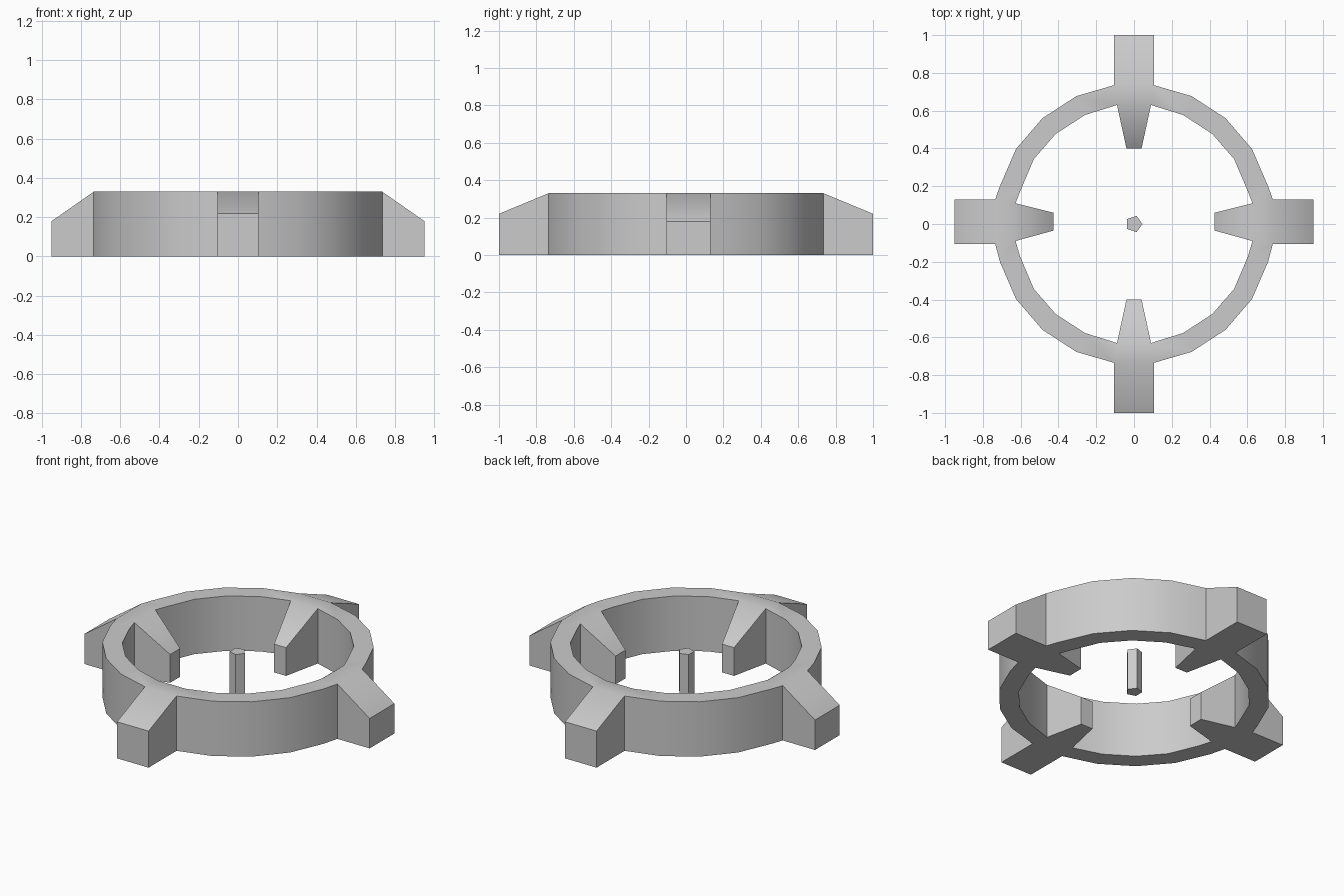
import bpy, bmesh, math

if "Cube" in bpy.data.objects:
    bpy.data.objects.remove(bpy.data.objects["Cube"])

TOP = 0.33      # ring height
TOOTH = 0.17    # height at inner tooth tips


def finish(name, bm):
    bmesh.ops.recalc_face_normals(bm, faces=bm.faces[:])
    mesh = bpy.data.meshes.new(name)
    bm.to_mesh(mesh)
    bm.free()
    ob = bpy.data.objects.new(name, mesh)
    bpy.context.collection.objects.link(ob)
    bpy.ops.object.select_all(action='DESELECT')
    ob.select_set(True)
    bpy.context.view_layer.objects.active = ob
    bpy.ops.object.shade_smooth_by_angle(angle=math.radians(42))
    return ob


# Right half of the ring plan, (outer, inner) pairs running from back to front
arc = [((.305, .677), (.26, .577)), ((.485, .56), (.415, .476)),
       ((.625, .397), (.53, .344)), ((.71, .20), (.603, .172))]
flip_y = lambda pair: tuple((x, -y) for x, y in pair)
flip_x = lambda pair: tuple((-x, y) for x, y in pair)
right = ([((.105, .735), (.09, .63))] + arc
         + [((.735, .13), (.627, .11)), ((.735, -.105), (.627, -.09))]
         + [flip_y(p) for p in reversed(arc)]
         + [((.105, -.735), (.09, -.63))])
ring = right + [flip_x(p) for p in reversed(right)]
n = len(ring)

# Ring cells of the plan, each point being (x, y, top height)
cells = []
for i in range(n):
    (o1, i1), (o2, i2) = ring[i], ring[(i + 1) % n]
    cells.append([(*p, TOP) for p in (o1, o2, i2, i1)])


def add_arm(i, outer_tip, outer_z, inner_tip):
    """Outer lug and inner tooth growing from ring cell i."""
    (o1, i1), (o2, i2) = ring[i], ring[(i + 1) % n]
    a, b = outer_tip
    cells.append([(*o1, TOP), (*a, outer_z), (*b, outer_z), (*o2, TOP)])
    a, b = inner_tip
    cells.append([(*i1, TOP), (*a, TOOTH), (*b, TOOTH), (*i2, TOP)])


# Right, front, left and back arms
add_arm(5, ((.95, .13), (.95, -.105)), .18, ((.427, .06), (.427, -.035)))
add_arm(11, ((.105, -1), (-.105, -1)), .22, ((.04, -.40), (-.04, -.40)))
add_arm(17, ((-.95, -.105), (-.95, .13)), .18, ((-.427, -.035), (-.427, .06)))
add_arm(23, ((-.105, 1), (.105, 1)), .22, ((-.04, .40), (.04, .40)))

# Raise the plan into a closed solid: top, bottom, then walls on the boundary
bm = bmesh.new()
tops, lows = {}, {}
for cell in cells:
    for x, y, z in cell:
        if (x, y) not in tops:
            tops[x, y] = bm.verts.new((x, y, z))
            lows[tops[x, y]] = bm.verts.new((x, y, 0))
top_faces = [bm.faces.new([tops[x, y] for x, y, z in c]) for c in cells]
rim = [e for e in bm.edges if len(e.link_faces) == 1]
for f in top_faces:
    bm.faces.new([lows[v] for v in reversed(f.verts)])
for e in rim:
    a, b = e.verts
    bm.faces.new((a, b, lows[b], lows[a]))
finish("lugged_ring", bm)

# Free-standing five-sided centre pin
bm = bmesh.new()
low, high = [[bm.verts.new((.045 * math.cos(k * math.tau / 5),
                            .045 * math.sin(k * math.tau / 5), z))
              for k in range(5)] for z in (.04, .29)]
bm.faces.new(low[::-1])
bm.faces.new(high)
for k in range(5):
    j = (k + 1) % 5
    bm.faces.new((low[k], low[j], high[j], high[k]))
finish("centre_pin", bm)
